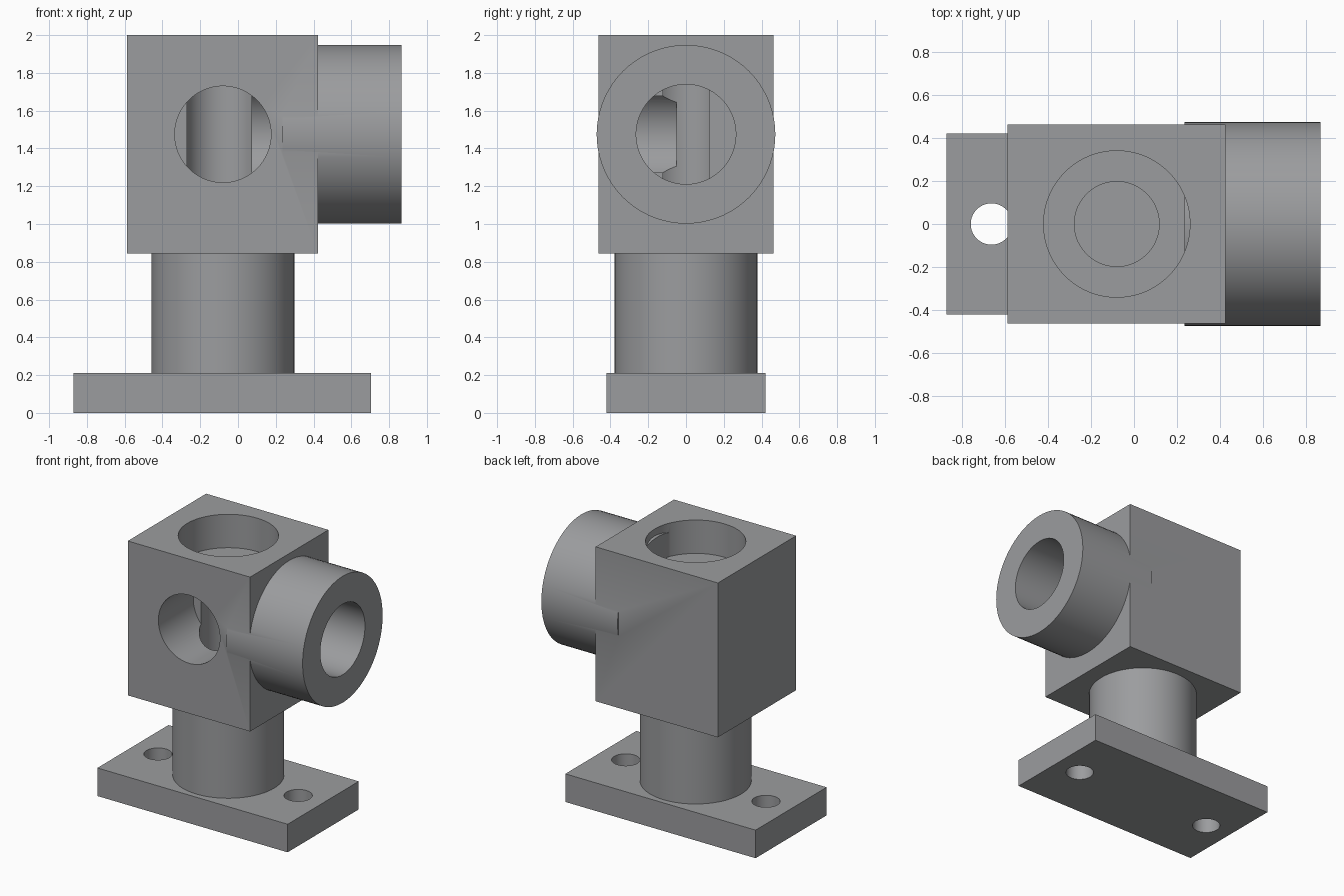
import bpy
import math
from mathutils import Matrix, Vector

if "Cube" in bpy.data.objects:
    bpy.data.objects.remove(bpy.data.objects["Cube"])

CX = -0.08      # shared vertical axis of post, housing and bores
CZ = 1.475      # height of the horizontal bores

grey = bpy.data.materials.new("mid grey")
grey.diffuse_color = (0.33, 0.335, 0.345, 1.0)
grey.use_nodes = True
grey.node_tree.nodes["Principled BSDF"].inputs["Base Color"].default_value = grey.diffuse_color


def finish(obj, name):
    obj.name = name
    obj.data.name = name
    obj.data.materials.clear()
    obj.data.materials.append(grey)
    return obj


def box(name, lo, hi):
    lo, hi = Vector(lo), Vector(hi)
    bpy.ops.mesh.primitive_cube_add(size=1)
    obj = bpy.context.object
    size = hi - lo
    obj.data.transform(Matrix.Translation((lo + hi) / 2) @ Matrix.Diagonal((*size, 1)))
    return finish(obj, name)


def cylinder(name, start, end, radius, sides=72):
    """Cylinder running between two points."""
    start, end = Vector(start), Vector(end)
    axis = end - start
    bpy.ops.mesh.primitive_cylinder_add(vertices=sides, radius=radius, depth=axis.length)
    obj = bpy.context.object
    turn = axis.to_track_quat('Z', 'Y').to_matrix().to_4x4()
    obj.data.transform(Matrix.Translation((start + end) / 2) @ turn)
    return finish(obj, name)


def combine(target, tool, operation):
    """Apply a boolean and discard the tool."""
    mod = target.modifiers.new(operation.lower(), 'BOOLEAN')
    mod.operation = operation
    mod.solver = 'EXACT'
    mod.object = tool
    bpy.context.view_layer.objects.active = target
    bpy.ops.object.modifier_apply(modifier=mod.name)
    bpy.data.objects.remove(tool, do_unlink=True)


def smooth(obj):
    bpy.ops.object.select_all(action='DESELECT')
    obj.select_set(True)
    bpy.context.view_layer.objects.active = obj
    bpy.ops.object.shade_smooth_by_angle(angle=math.radians(30))


# Base plate with a screw hole at each end
base = box("base_plate", (-0.87, -0.42, 0), (0.705, 0.42, 0.21))
for side in (-1, 1):
    x = -0.082 + side * 0.58
    combine(base, cylinder("screw_hole", (x, 0, -0.1), (x, 0, 0.4), 0.096), 'DIFFERENCE')

# Round post
post = cylinder("post", (CX, 0, 0.21), (CX, 0, 0.845), 0.378)

# Block housing with a stepped top bore and a front port
housing = box("housing", (-0.588, -0.463, 0.845), (0.424, 0.463, 2.0))
combine(housing, cylinder("counterbore", (CX, 0, 1.75), (CX, 0, 2.2), 0.34), 'DIFFERENCE')
combine(housing, cylinder("bore", (CX, 0, 1.0), (CX, 0, 1.9), 0.197), 'DIFFERENCE')
combine(housing, cylinder("front_port", (CX, -0.05, CZ), (CX, -0.7, CZ), 0.255), 'DIFFERENCE')

# Side boss, then its port running through to the main bore
combine(housing, cylinder("side_boss", (0.235, 0, CZ), (0.866, 0, CZ), 0.473), 'UNION')
combine(housing, cylinder("side_port", (0.075, 0, CZ), (1.1, 0, CZ), 0.264), 'DIFFERENCE')

for part in (base, post, housing):
    smooth(part)
